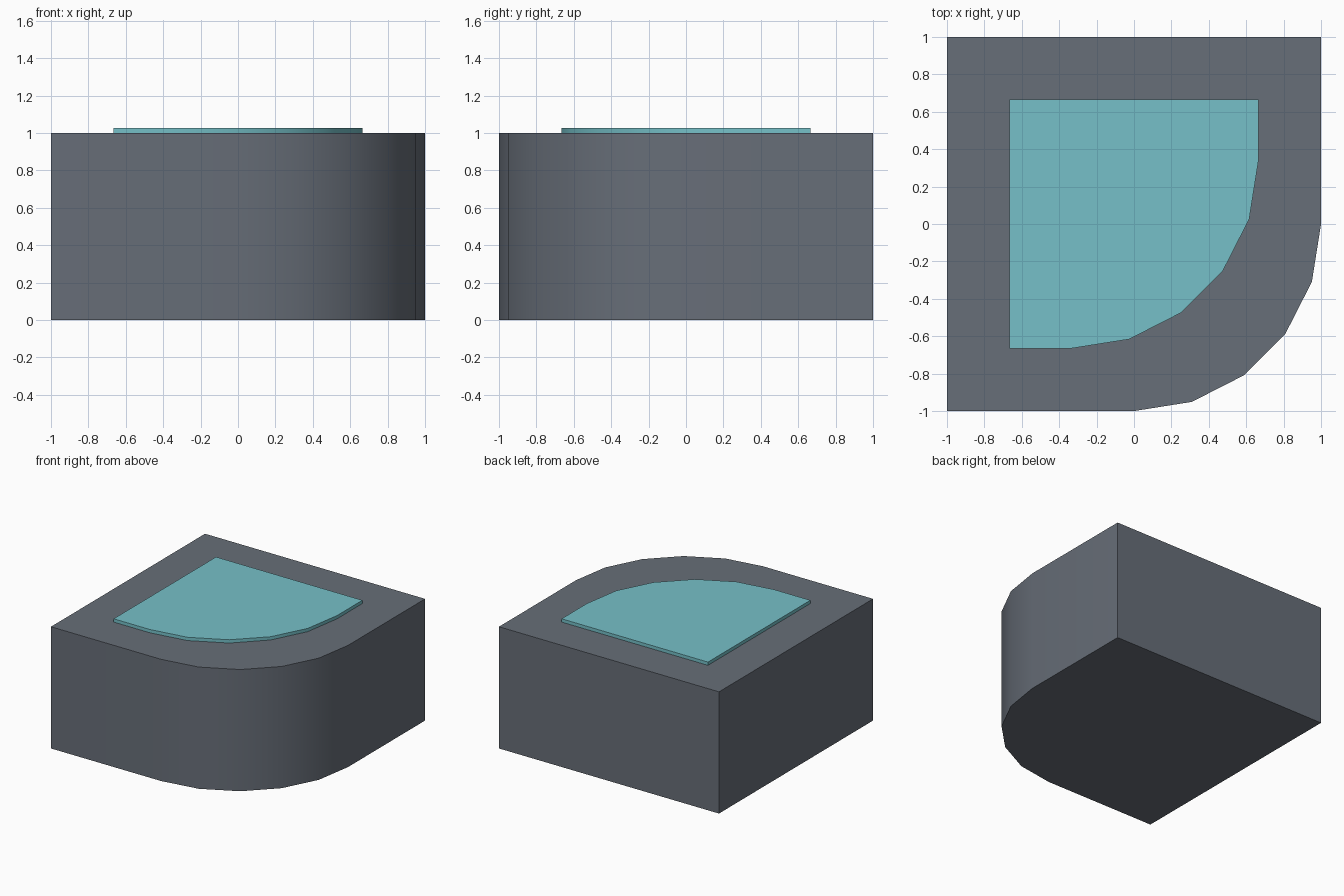
import bpy, bmesh, math

if "Cube" in bpy.data.objects:
    bpy.data.objects.remove(bpy.data.objects["Cube"])


def material(name, color):
    mat = bpy.data.materials.new(name)
    mat.diffuse_color = (*color, 1)
    mat.use_nodes = True
    mat.node_tree.nodes["Principled BSDF"].inputs["Base Color"].default_value = mat.diffuse_color
    return mat


def rounded_slab(name, half, radius, z0, z1, mat, segments=5):
    """Square slab with its front right corner rounded."""
    c = half - radius
    outline = [(half, half), (-half, half), (-half, -half)]
    for i in range(segments + 1):
        a = math.radians(-90 + 90 * i / segments)
        outline.append((c + radius * math.cos(a), -c + radius * math.sin(a)))

    bm = bmesh.new()
    base = bm.faces.new([bm.verts.new((x, y, z0)) for x, y in outline])
    top = bmesh.ops.extrude_face_region(bm, geom=[base], use_keep_orig=True)["geom"]
    verts = [g for g in top if isinstance(g, bmesh.types.BMVert)]
    bmesh.ops.translate(bm, verts=verts, vec=(0, 0, z1 - z0))
    bmesh.ops.recalc_face_normals(bm, faces=bm.faces)

    mesh = bpy.data.meshes.new(name)
    bm.to_mesh(mesh)
    bm.free()
    mesh.materials.append(mat)
    obj = bpy.data.objects.new(name, mesh)
    bpy.context.collection.objects.link(obj)

    # Smooth the rounded corner, keep the rims sharp
    bpy.ops.object.select_all(action='DESELECT')
    obj.select_set(True)
    bpy.context.view_layer.objects.active = obj
    bpy.ops.object.shade_smooth_by_angle(angle=math.radians(30))
    return obj


# Main block
rounded_slab("body", 1.0, 1.0, 0.0, 1.0, material("slate", (0.136, 0.156, 0.188)))

# Thin raised panel on top
rounded_slab("top_panel", 0.665, 1.0, 1.0, 1.027, material("teal", (0.18, 0.53, 0.58)))
